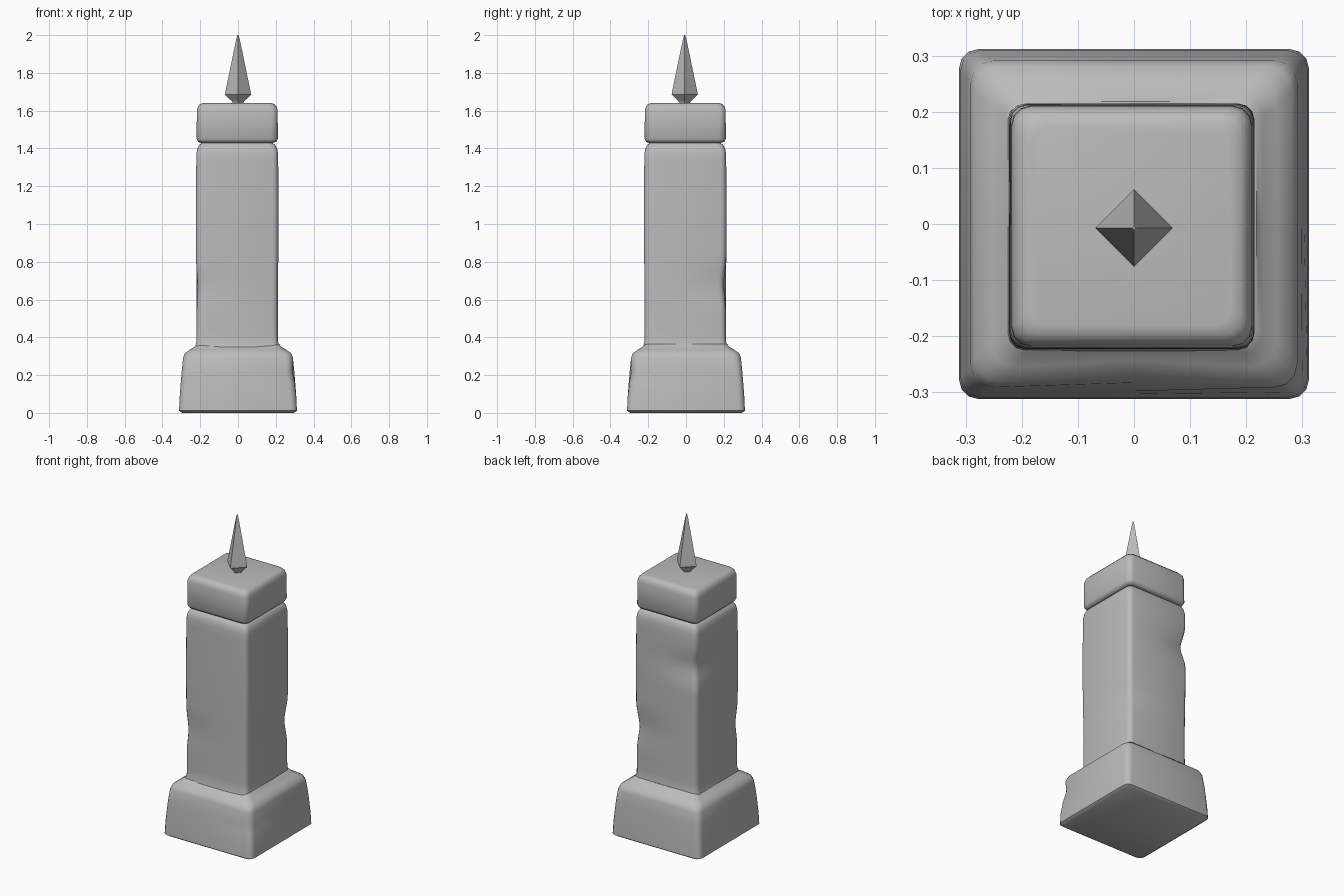
import bpy, bmesh, math
from mathutils import Vector

cube = bpy.data.objects.get("Cube")
if cube:
    bpy.data.objects.remove(cube, do_unlink=True)

stone = bpy.data.materials.new("grey stone")
stone.use_nodes = True
GREY = (0.5, 0.5, 0.5, 1)
stone.diffuse_color = GREY
stone.node_tree.nodes["Principled BSDF"].inputs["Base Color"].default_value = GREY


def square_ring(z, half, radius, cx, cy):
    """Rounded square: three points per corner and one mid-side point."""
    points = []
    for k in range(4):
        turn = k * math.pi / 2
        for step in range(4):
            a = turn + step * math.pi / 6
            ox = math.cos(turn + math.pi / 4) * math.sqrt(2) * (half - radius)
            oy = math.sin(turn + math.pi / 4) * math.sqrt(2) * (half - radius)
            points.append(Vector((cx + ox + radius * math.cos(a),
                                  cy + oy + radius * math.sin(a), z)))
        points.append(Vector((cx - half * math.sin(turn), cy + half * math.cos(turn), z)))
        # the mid-side point follows the corner arc, on the next side round
        points[-1] = Vector((cx + half * math.cos(turn + math.pi / 2),
                             cy + half * math.sin(turn + math.pi / 2), z))
    return points


def loft(name, rings, smooth):
    bm = bmesh.new()
    loops = [[bm.verts.new(p) for p in ring] for ring in rings]
    n = len(loops[0])
    for low, high in zip(loops, loops[1:]):
        for i in range(n):
            j = (i + 1) % n
            bm.faces.new((low[i], low[j], high[j], high[i]))
    bm.faces.new(loops[0][::-1])
    bm.faces.new(loops[-1])
    bmesh.ops.recalc_face_normals(bm, faces=bm.faces)
    mesh = bpy.data.meshes.new(name)
    bm.to_mesh(mesh)
    bm.free()
    mesh.materials.append(stone)
    obj = bpy.data.objects.new(name, mesh)
    bpy.context.collection.objects.link(obj)
    if smooth:
        bpy.ops.object.select_all(action='DESELECT')
        obj.select_set(True)
        bpy.context.view_layer.objects.active = obj
        bpy.ops.object.shade_smooth_by_angle(angle=math.radians(50))
    return obj


def chip(obj, spot, reach, depth):
    """Push the surface near a spot towards the central axis."""
    spot = Vector(spot)
    for v in obj.data.vertices:
        d = (v.co - spot).length
        if d < reach:
            inward = Vector((-v.co.x, -v.co.y, 0)).normalized()
            v.co += inward * depth * (1 - d / reach)


# Plinth: tapering block with a sloped, softened shoulder
plinth_profile = [(0, 0.295, 0.03), (0.012, 0.312, 0.035), (0.08, 0.309, 0.035),
                  (0.16, 0.303, 0.035), (0.22, 0.298, 0.035), (0.29, 0.291, 0.04),
                  (0.315, 0.282, 0.045), (0.335, 0.255, 0.045), (0.35, 0.23, 0.035),
                  (0.365, 0.218, 0.03)]
plinth = loft("plinth", [square_ring(z, h, r, 0, 0) for z, h, r in plinth_profile], True)
chip(plinth, (0.29, -0.29, 0.21), 0.07, 0.02)
chip(plinth, (0, -0.27, 0.33), 0.1, 0.015)

# Shaft: tall rounded post, narrowing into a groove under the cap
shaft_rings = [square_ring(0.35, 0.222, 0.03, -0.004, -0.004)]
for i in range(25):
    z = 0.38 + i * 0.04125
    shaft_rings.append(square_ring(z, 0.217 + 0.002 * math.cos(z * 6), 0.03, -0.004, -0.004))
shaft_rings += [square_ring(z, h, 0.03, -0.004, -0.004)
                for z, h in [(1.4, 0.211), (1.42, 0.2), (1.43, 0.185), (1.44, 0.185)]]
shaft = loft("shaft", shaft_rings, True)
chip(shaft, (-0.22, 0.21, 1.15), 0.12, 0.035)
chip(shaft, (0.21, 0.21, 0.68), 0.13, 0.02)
chip(shaft, (-0.22, -0.22, 0.66), 0.12, 0.012)

# Cap: square block with rounded edges
cap_profile = [(1.43, 0.19, 0.03), (1.434, 0.206, 0.03), (1.45, 0.215, 0.035),
               (1.6, 0.214, 0.035), (1.622, 0.208, 0.035), (1.636, 0.195, 0.035),
               (1.64, 0.177, 0.03)]
loft("cap", [square_ring(z, h, r, -0.004, -0.004) for z, h, r in cap_profile], True)

# Spire: slim four-sided spike
spire_profile = [(1.635, 0.025), (1.65, 0.033), (1.685, 0.069), (1.7, 0.067),
                 (1.98, 0.009), (2.0, 0.003)]
loft("spire", [[Vector((r * math.cos(k * math.pi / 2),
                        r * math.sin(k * math.pi / 2) - 0.007, z)) for k in range(4)]
               for z, r in spire_profile], False)
